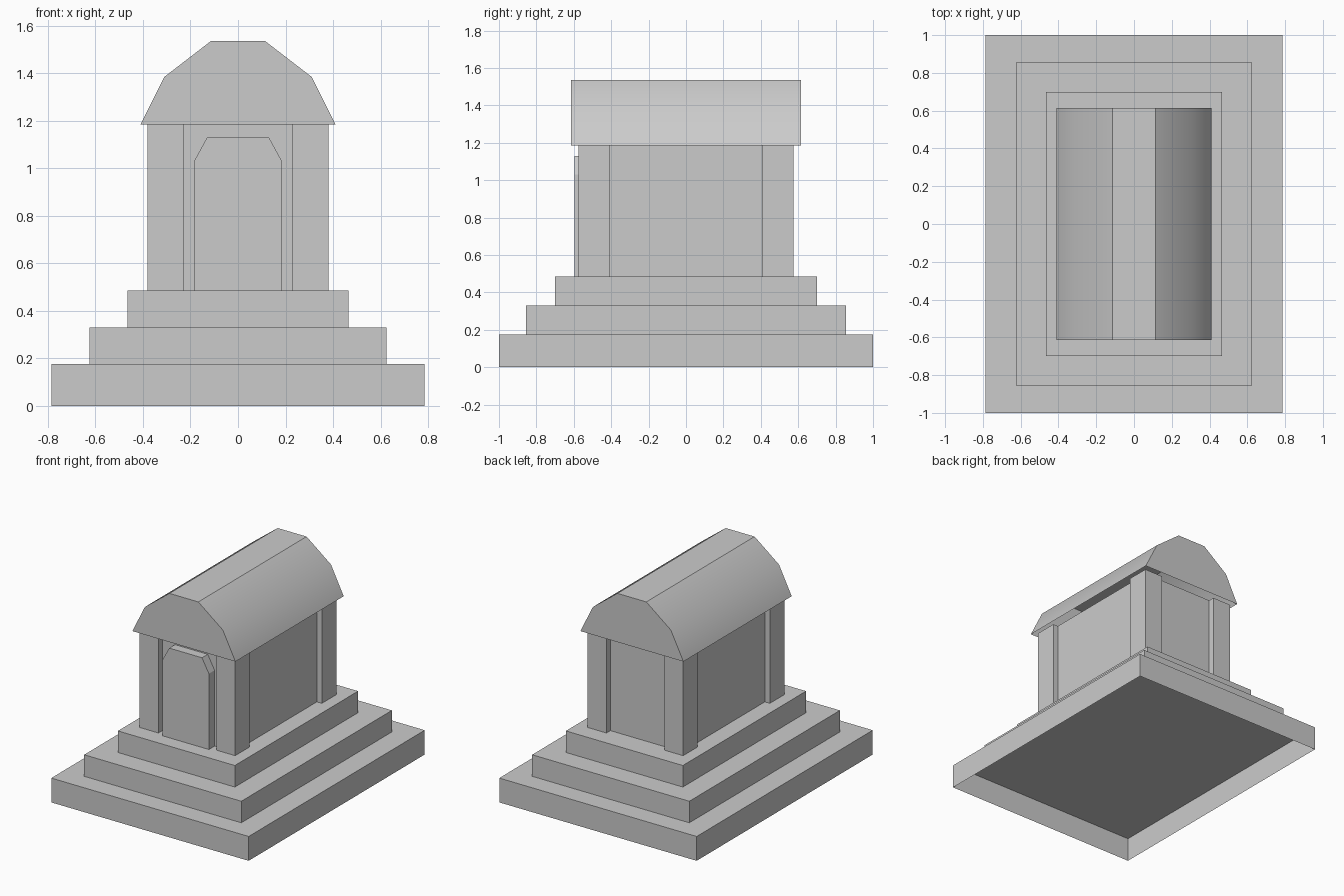
import bpy, bmesh
from math import radians

cube = bpy.data.objects.get("Cube")
if cube:
    bpy.data.objects.remove(cube)

stone = bpy.data.materials.new("grey_stone")
stone.use_nodes = True
GREY = (0.6, 0.6, 0.6, 1)
stone.diffuse_color = GREY
stone.node_tree.nodes["Principled BSDF"].inputs["Base Color"].default_value = GREY


def finish(bm, name):
    mesh = bpy.data.meshes.new(name)
    bm.to_mesh(mesh)
    bm.free()
    mesh.materials.append(stone)
    obj = bpy.data.objects.new(name, mesh)
    bpy.context.collection.objects.link(obj)
    return obj


def box_mesh(x0, x1, y0, y1, z0, z1):
    bm = bmesh.new()
    bmesh.ops.create_cube(bm, size=1)
    bmesh.ops.scale(bm, vec=(x1 - x0, y1 - y0, z1 - z0), verts=bm.verts)
    bmesh.ops.translate(bm, vec=((x0 + x1) / 2, (y0 + y1) / 2, (z0 + z1) / 2), verts=bm.verts)
    return bm


def face_facing(bm, sign):
    bm.normal_update()
    return next(f for f in bm.faces if f.normal.z * sign > 0.9)


def prism(profile, y0, y1):
    """Extrude a front outline of (x, z) points from y0 back to y1."""
    bm = bmesh.new()
    face = bm.faces.new([bm.verts.new((x, y0, z)) for x, z in profile])
    new = bmesh.ops.extrude_face_region(bm, geom=[face], use_keep_orig=True)["geom"]
    bmesh.ops.translate(bm, vec=(0, y1 - y0, 0),
                        verts=[v for v in new if isinstance(v, bmesh.types.BMVert)])
    bmesh.ops.recalc_face_normals(bm, faces=bm.faces)
    return bm


def mirrored(half):
    return half + [(-x, z) for x, z in reversed(half)]


# Hollow bottom step: open below, with a shallow raised panel under the next step
STEP_X, STEP_Y, LIP = 0.625, 0.855, 0.19
bm = box_mesh(-0.785, 0.785, -1, 1, 0, 0.175)
bmesh.ops.delete(bm, geom=[face_facing(bm, -1)], context='FACES')
top = face_facing(bm, 1)
for height in (0.175, LIP):
    new = bmesh.ops.extrude_face_region(bm, geom=[top])["geom"]
    top = next(g for g in new if isinstance(g, bmesh.types.BMFace))
    for v in top.verts:
        v.co = (STEP_X if v.co.x > 0 else -STEP_X, STEP_Y if v.co.y > 0 else -STEP_Y, height)
bmesh.ops.recalc_face_normals(bm, faces=bm.faces)
if top.normal.z < 0:
    bmesh.ops.reverse_faces(bm, faces=bm.faces)
finish(bm, "bottom_step")

# Upper steps
finish(box_mesh(-STEP_X, STEP_X, -STEP_Y, STEP_Y, LIP, 0.33), "middle_step")
finish(box_mesh(-0.465, 0.465, -0.7, 0.7, 0.33, 0.485), "top_step")

# Recessed chamber walls and four corner pillars
FLOOR, EAVE = 0.485, 1.185
finish(box_mesh(-0.34, 0.34, -0.53, 0.53, FLOOR, EAVE), "chamber_walls")
for side, x in (("left", 0.305), ("right", -0.305)):
    for end, y in (("front", -0.4925), ("back", 0.4925)):
        finish(box_mesh(x - 0.075, x + 0.075, y - 0.0825, y + 0.0825, FLOOR, EAVE),
               f"{end}_{side}_pillar")

# Door slab with clipped top corners
door = mirrored([(0.185, FLOOR), (0.185, 1.03), (0.13, 1.13)])
finish(prism(door, -0.595, -0.53), "door")

# Hollow faceted barrel roof, open underneath
roof_outline = mirrored([(0.41, EAVE), (0.31, 1.385), (0.115, 1.535)])
bm = prism(roof_outline, -0.615, 0.615)
bmesh.ops.delete(bm, geom=[face_facing(bm, -1)], context='FACES')
roof = finish(bm, "roof")
bpy.ops.object.select_all(action='DESELECT')
roof.select_set(True)
bpy.context.view_layer.objects.active = roof
bpy.ops.object.shade_smooth_by_angle(angle=radians(30))
